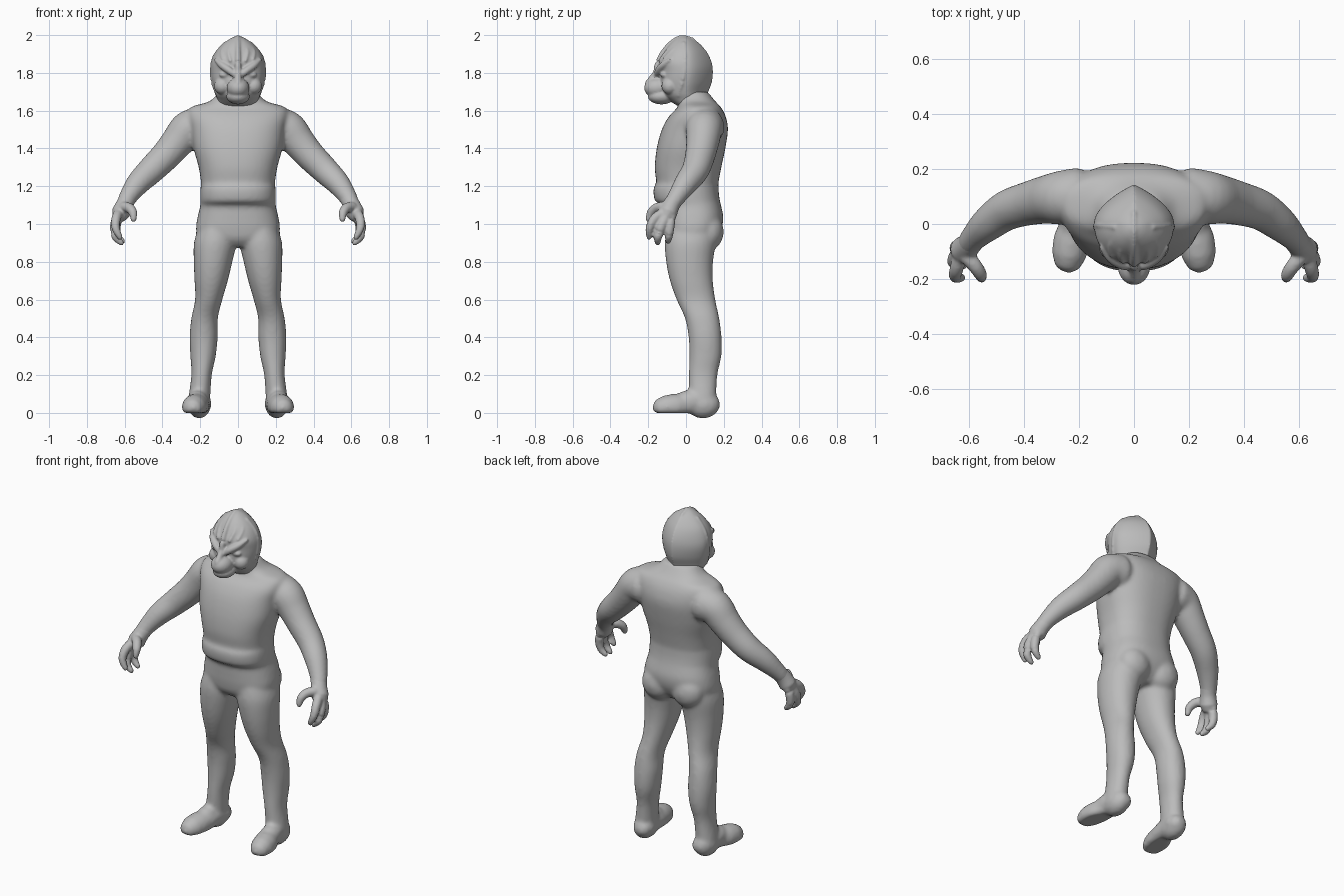
import bpy, bmesh, math
from mathutils import Vector

grey = bpy.data.materials.new("suit grey")
grey.diffuse_color = (0.5, 0.5, 0.5, 1)


def spline(rows, n=5):
    """Catmull-Rom resampling of rows of numbers."""
    out = []
    for i in range(len(rows) - 1):
        a, b = rows[max(i - 1, 0)], rows[i]
        c, d = rows[i + 1], rows[min(i + 2, len(rows) - 1)]
        for k in range(n):
            t = k / n
            out.append([0.5 * (2 * q + (r - p) * t + (2 * p - 5 * q + 4 * r - s) * t * t
                               + (3 * q - p - 3 * r + s) * t ** 3)
                        for p, q, r, s in zip(a, b, c, d)])
    return out + [list(rows[-1])]


def skin(bm, rings):
    """Closed surface through a list of equal rings of points."""
    loops = [[bm.verts.new((p[0], p[1], max(p[2], 0))) for p in r] for r in rings]
    m = len(loops[0])
    for a, b in zip(loops, loops[1:]):
        for j in range(m):
            k = (j + 1) % m
            bm.faces.new((a[j], a[k], b[k], b[j]))
    bm.faces.new(loops[0][::-1])
    bm.faces.new(loops[-1])


def stack(bm, rows, power=2.0, peak=0.0, m=48):
    """Level rings from rows of (z, x middle, half width, y front, y back)."""
    rings = []
    for z, x, w, f, b in spline(rows):
        ring = []
        for j in range(m):
            t = 2 * math.pi * j / m
            c, s = math.cos(t), math.sin(t)
            u = math.copysign(abs(c) ** (2 / power), c)
            v = math.copysign(abs(s) ** (2 / power), s)
            if v > 0:  # pull the rear towards a central ridge
                v = (1 - peak) * v + peak * (1 - abs(u))
            ring.append((x + w * u, (f + b) / 2 + (b - f) / 2 * v, z))
        rings.append(ring)
    skin(bm, rings)


def tube(bm, rows, flat=1.0, m=20):
    """Rounded tube along rows of (x, y, z, radius)."""
    pts = spline(rows)
    rings = []
    cen = [Vector(p[:3]) for p in pts]

    def ring(c, r, d):
        a = d.cross(Vector((0, 0, 1)) if abs(d.z) < 0.95 else Vector((0, 1, 0))).normalized()
        b = d.cross(a)
        return [c + a * r * math.cos(6.28318 * j / m) + b * r * flat * math.sin(6.28318 * j / m)
                for j in range(m)]
    for i, p in enumerate(pts):
        d = (cen[min(i + 1, len(pts) - 1)] - cen[max(i - 1, 0)]).normalized()
        if i == 0:
            rings += [ring(cen[0] - d * p[3] * s, p[3] * q, d) for s, q in ((.97, .25), (.7, .7))]
        rings.append(ring(cen[i], p[3], d))
        if i == len(pts) - 1:
            rings += [ring(cen[i] + d * p[3] * s, p[3] * q, d) for s, q in ((.7, .7), (.97, .25))]
    skin(bm, rings)


def ball(bm, centre, size):
    vs = bmesh.ops.create_icosphere(bm, subdivisions=3, radius=1)["verts"]
    for v in vs:
        v.co = Vector(a * s + c for a, s, c in zip(v.co, size, centre))


def mirrored(rows, side, col=0):
    return [r[:col] + (r[col] * side,) + r[col + 1:] for r in rows]


def finish(bm, name, voxel, rounds):
    """Fuse the overlapping volumes and soften their joins."""
    bmesh.ops.recalc_face_normals(bm, faces=bm.faces)
    me = bpy.data.meshes.new(name)
    bm.to_mesh(me)
    bm.free()
    me.materials.append(grey)
    ob = bpy.data.objects.new(name, me)
    bpy.context.collection.objects.link(ob)
    r = ob.modifiers.new("fuse", 'REMESH')
    r.mode, r.voxel_size, r.use_smooth_shade = 'VOXEL', voxel, True
    s = ob.modifiers.new("soften", 'SMOOTH')
    s.factor, s.iterations = 0.5, rounds


# torso with hips, waist band, chest and shoulders
body = bmesh.new()
stack(body, [(.88, 0, .17, -.07, .12), (.92, 0, .212, -.105, .16), (.98, 0, .222, -.118, .19),
             (1.04, 0, .213, -.122, .197), (1.095, 0, .200, -.128, .186), (1.12, 0, .200, -.162, .18),
             (1.16, 0, .200, -.172, .174), (1.195, 0, .198, -.17, .172), (1.22, 0, .196, -.158, .172),
             (1.3, 0, .208, -.165, .187), (1.4, 0, .235, -.155, .208), (1.5, 0, .25, -.128, .222),
             (1.57, 0, .265, -.09, .21), (1.618, 0, .25, -.045, .185), (1.65, 0, .15, -.04, .155),
             (1.7, 0, .10, -.05, .115)], power=2.4)
arm = [(.20, .10, 1.515, .105), (.265, .095, 1.50, .098), (.32, .088, 1.435, .088), (.38, .075, 1.365, .08),
       (.46, .05, 1.285, .073), (.53, 0, 1.215, .063), (.58, -.048, 1.145, .049), (.60, -.075, 1.105, .044)]
leg = [(.08, .205, .058, .015, .16), (.2, .193, .054, .015, .166), (.3, .185, .067, .018, .187),
       (.4, .182, .074, .014, .188), (.5, .177, .07, -.005, .176), (.6, .155, .072, -.05, .155),
       (.7, .142, .088, -.085, .142), (.8, .132, .102, -.105, .143), (.9, .121, .112, -.112, .158),
       (.98, .11, .1, -.1, .17)]
foot = [(.195, .125, .045, .056), (.20, .08, .05, .056), (.21, 0, .042, .06), (.226, -.06, .034, .067),
        (.236, -.115, .028, .063)]
for side in (-1, 1):
    tube(body, mirrored(arm, side), m=28)
    stack(body, mirrored(leg, side, 1), power=2.1)
    tube(body, mirrored(foot, side), m=28)
    ball(body, (.205 * side, .09, .045), (.062, .09, .075))       # heel
    ball(body, (.215 * side, .02, .06), (.056, .09, .06))         # instep
    ball(body, (.1 * side, .12, .96), (.1, .08, .1))              # buttock
finish(body, "body", .011, 7)

# hands: palm, thumb and three curled fingers
fingers = [[(.63, -.12, 1.06, .026), (.645, -.165, 1.03, .025), (.648, -.192, .98, .022), (.625, -.195, .93, .015)],
           [(.635, -.1, 1.05, .026), (.652, -.13, .99, .026), (.648, -.148, .935, .023), (.618, -.15, .9, .015)],
           [(.63, -.075, 1.05, .025), (.645, -.085, .99, .025), (.64, -.09, .94, .022), (.612, -.095, .908, .015)],
           [(.605, -.12, 1.09, .028), (.575, -.155, 1.085, .026), (.556, -.185, 1.06, .023), (.553, -.198, 1.025, .016)]]
for side, name in ((-1, "right_hand"), (1, "left_hand")):
    hand = bmesh.new()
    tube(hand, mirrored([(.575, -.043, 1.15, .046), (.60, -.075, 1.105, .045), (.62, -.095, 1.06, .05)], side))
    for f in fingers:
        tube(hand, mirrored(f, side))
    finish(hand, name, .007, 4)

# head: ridged hood, muzzle, brows, cheeks and crest
head = bmesh.new()
stack(head, [(1.61, 0, .105, -.02, .135), (1.655, 0, .108, -.09, .118), (1.69, 0, .122, -.125, .116),
             (1.75, 0, .138, -.14, .138), (1.81, 0, .145, -.138, .144), (1.86, 0, .14, -.142, .136),
             (1.91, 0, .118, -.118, .112), (1.95, 0, .083, -.09, .078), (1.98, 0, .043, -.058, .04),
             (1.995, 0, .012, -.03, 0)], power=2.2, peak=.5)
ball(head, (0, -.15, 1.72), (.06, .072, .055))       # muzzle
ball(head, (0, -.13, 1.675), (.062, .072, .042))     # jaw
tube(head, [(0, -.20, 1.745, .018), (0, -.158, 1.80, .018), (0, -.150, 1.85, .015), (0, -.118, 1.915, .013),
            (0, -.07, 1.968, .011), (0, -.02, 1.992, .009), (0, .04, 1.978, .008)])
for side in (-1, 1):
    tube(head, mirrored([(.012, -.155, 1.785, .014), (.045, -.146, 1.812, .019), (.085, -.122, 1.84, .018),
                         (.118, -.085, 1.87, .009)], side))                       # brow
    ball(head, (.066 * side, -.116, 1.79), (.034, .02, .017))                     # eye
    ball(head, (.082 * side, -.085, 1.73), (.045, .045, .045))                    # cheek
    tube(head, mirrored([(.04, -.138, 1.865, .009), (.05, -.105, 1.91, .009), (.038, -.06, 1.96, .006)], side))
    tube(head, mirrored([(.08, -.115, 1.872, .009), (.084, -.075, 1.915, .009), (.06, -.04, 1.957, .006)], side))
    # edge of the hood beside the face
    tube(head, mirrored([(.108, -.04, 1.68, .008), (.135, -.02, 1.75, .009), (.14, -.008, 1.82, .009),
                         (.126, -.005, 1.89, .008), (.07, -.012, 1.96, .007)], side))
finish(head, "head", .006, 4)
